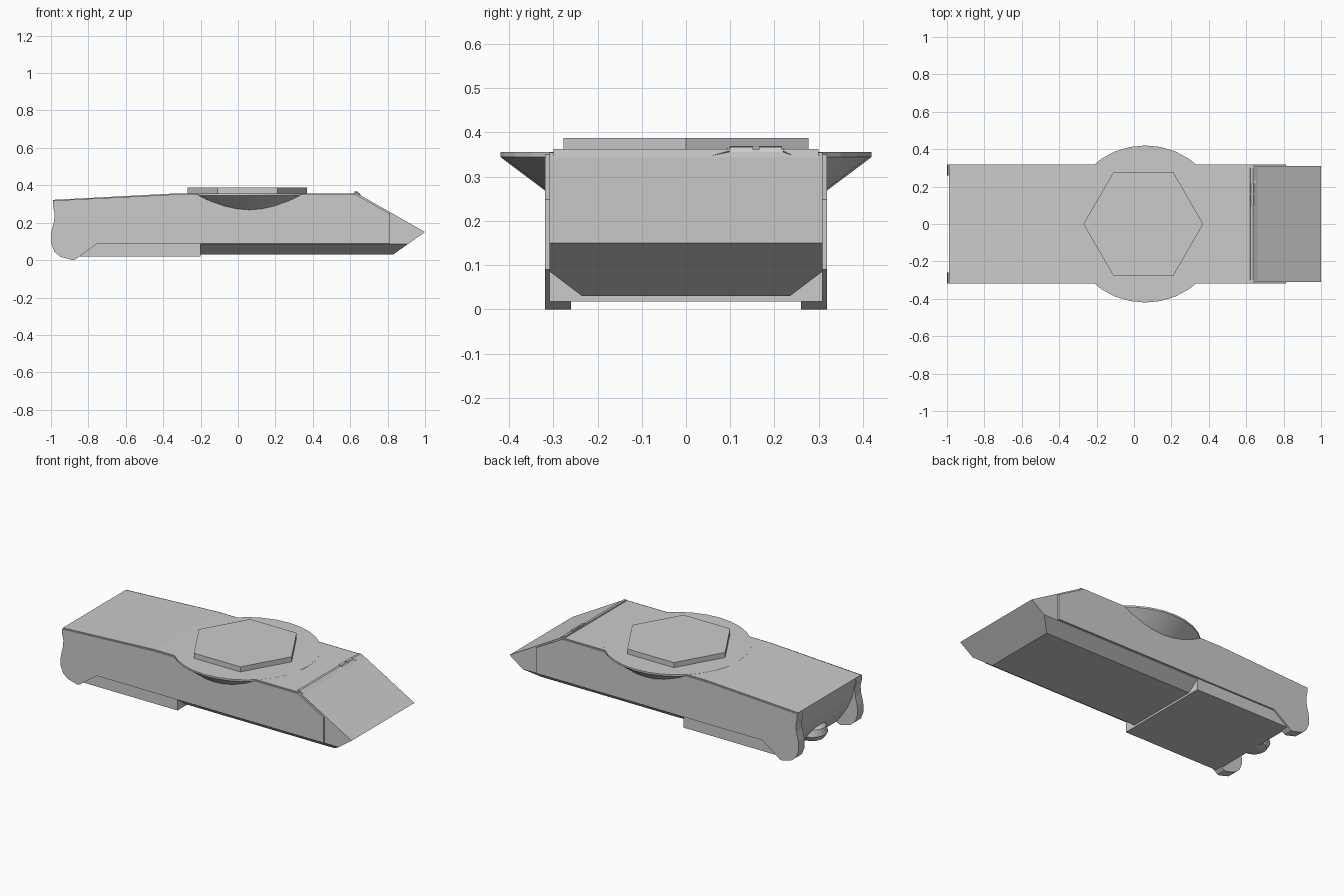
import bpy, bmesh, math
from mathutils import Vector

if "Cube" in bpy.data.objects:
    bpy.data.objects.remove(bpy.data.objects["Cube"])


def finish(name, bm):
    bmesh.ops.recalc_face_normals(bm, faces=bm.faces)
    me = bpy.data.meshes.new(name)
    bm.to_mesh(me)
    bm.free()
    ob = bpy.data.objects.new(name, me)
    bpy.context.collection.objects.link(ob)
    return ob


def prism(name, profile, y0, y1, cuts=()):
    """Extrude an x-z profile along y, then trim with (point, normal) planes."""
    bm = bmesh.new()
    f = bm.faces.new([bm.verts.new((x, y0, z)) for x, z in profile])
    r = bmesh.ops.extrude_face_region(bm, geom=[f])
    vs = [v for v in r["geom"] if isinstance(v, bmesh.types.BMVert)]
    bmesh.ops.translate(bm, vec=(0, y1 - y0, 0), verts=vs)
    for p, n in cuts:
        bmesh.ops.bisect_plane(bm, geom=bm.verts[:] + bm.edges[:] + bm.faces[:], dist=1e-5,
                               plane_co=p, plane_no=n, clear_outer=True)
        bmesh.ops.holes_fill(bm, edges=[e for e in bm.edges if e.is_boundary], sides=0)
    return finish(name, bm)


def lathe(name, rings, n, cx, phase=0.0):
    """Stack of n-sided rings (radius, z) joined and capped."""
    bm = bmesh.new()
    loops = [[bm.verts.new((cx + r * math.cos(phase + 2 * math.pi * i / n),
                            r * math.sin(phase + 2 * math.pi * i / n), z)) for i in range(n)]
             for r, z in rings]
    for a, b in zip(loops, loops[1:]):
        for i in range(n):
            j = (i + 1) % n
            bm.faces.new((a[i], a[j], b[j], b[i]))
    bm.faces.new(loops[0])
    bm.faces.new(loops[-1])
    return finish(name, bm)


# hull front with chamfered belly and wedge nose
front = [(-0.2, 0.03), (0.83, 0.03), (1.0, 0.15), (0.64, 0.355), (-0.2, 0.355)]
chamfers = [((0, s * 0.308, 0.085), (0, s * 0.055, -0.073)) for s in (-1, 1)]
prism("hull_front", front, -0.309, 0.309, chamfers)

# hull rear: deeper belly and recessed rear wall
rear = [(-0.2, 0.018), (-0.86, 0.018), (-0.89, 0.06), (-0.93, 0.12), (-0.965, 0.2),
        (-0.99, 0.322), (-0.36, 0.355), (-0.2, 0.355)]
prism("hull_rear", rear, -0.309, 0.309)

# side armour and curved rear fins
tail = [(-0.75, 0.09), (-0.87, 0.003), (-0.885, 0.0), (-0.95, 0.018), (-0.982, 0.045),
        (-1.0, 0.09), (-0.998, 0.15), (-0.984, 0.205), (-0.98, 0.25), (-0.99, 0.29), (-0.99, 0.318)]
skirt = tail + [(-0.36, 0.35), (0.63, 0.35), (0.812, 0.248), (0.812, 0.09)]
fin = tail + [(-0.9, 0.32), (-0.75, 0.2)]
for s, side in ((-1, "right"), (1, "left")):
    prism("side_armour_" + side, skirt, s * 0.305, s * 0.319)
    prism("rear_fin_" + side, fin, s * 0.26, s * 0.318)

# rounded bulge on the lower rear wall
lathe("rear_bulge", [(0.03, 0.018), (0.07, 0.028), (0.09, 0.06), (0.08, 0.1), (0.03, 0.14)], 20, -0.87)

# flared turret ring and hexagonal plate
ring = lathe("turret_ring", [(0.31, 0.262), (0.41, 0.337), (0.42, 0.345), (0.42, 0.3555)], 32, 0.06)
for p in ring.data.polygons:
    p.use_smooth = abs(p.normal.z) < 0.95 and abs(p.normal.z) > 0.1
lathe("hex_plate", [(0.32, 0.35), (0.32, 0.387)], 6, 0.05)

# raised ridge at the top of the glacis
prism("glacis_ridge", [(0.62, 0.35), (0.622, 0.363), (0.636, 0.363), (0.66, 0.345)], -0.3, 0.3)

# driver's vision blocks with tapered cheeks
block = [(0.62, 0.35), (0.625, 0.369), (0.64, 0.367), (0.65, 0.345)]
for i, y in enumerate((0.1, 0.165)):
    prism("vision_block_%d" % i, block, y, y + 0.052)
for i, (tip, base) in enumerate(((0.04, 0.098), (0.252, 0.219))):
    bm = bmesh.new()
    v = [bm.verts.new(c) for c in ((0.66, tip, 0.343), (0.625, base, 0.366),
                                   (0.648, base, 0.358), (0.635, base, 0.345))]
    for a, b, c in ((0, 1, 2), (0, 2, 3), (0, 3, 1), (1, 2, 3)):
        bm.faces.new((v[a], v[b], v[c]))
    finish("vision_cheek_%d" % i, bm)
